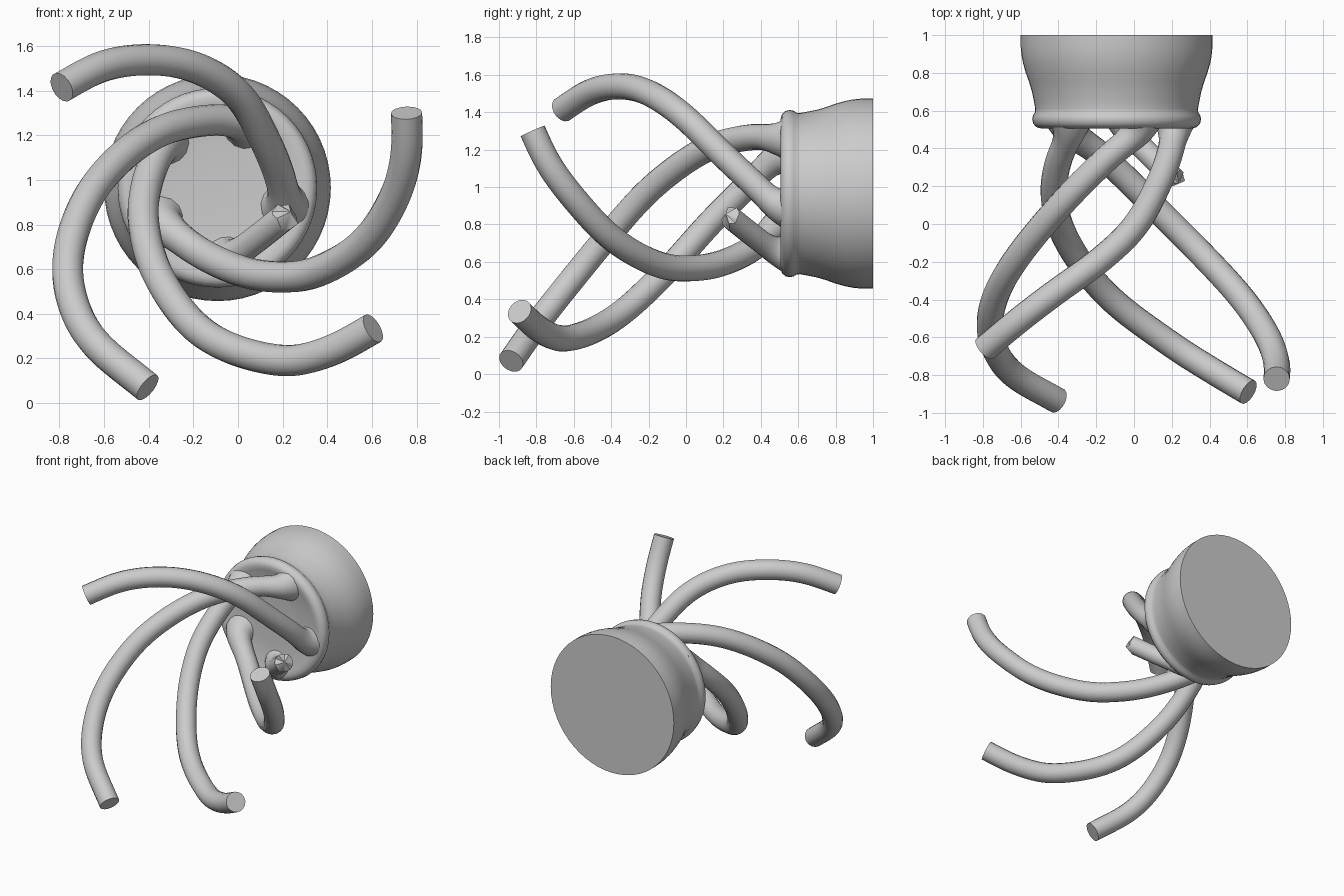
import bpy, bmesh, math, random
from mathutils import Vector

if "Cube" in bpy.data.objects:
    bpy.data.objects.remove(bpy.data.objects["Cube"])

random.seed(3)
CX, CZ = -0.092, 0.965


def smooth(obj, angle=40):
    bpy.ops.object.select_all(action='DESELECT')
    obj.select_set(True)
    bpy.context.view_layer.objects.active = obj
    bpy.ops.object.shade_smooth_by_angle(angle=math.radians(angle))


def lathe(name, profile, sides=56):
    """Revolve (radius, y) points about the body axis; both ends are closed."""
    bm = bmesh.new()
    rings = []
    for r, y in profile:
        rings.append([bm.verts.new((CX + r * math.cos(2 * math.pi * i / sides), y,
                                    CZ + r * math.sin(2 * math.pi * i / sides)))
                      for i in range(sides)])
    for a, b in zip(rings, rings[1:]):
        for i in range(sides):
            j = (i + 1) % sides
            bm.faces.new((a[i], a[j], b[j], b[i]))
    bm.faces.new(rings[0])
    bm.faces.new(rings[-1])
    bmesh.ops.recalc_face_normals(bm, faces=bm.faces)
    mesh = bpy.data.meshes.new(name)
    bm.to_mesh(mesh)
    bm.free()
    obj = bpy.data.objects.new(name, mesh)
    bpy.context.collection.objects.link(obj)
    smooth(obj)


def flowing_path(points, step=0.03):
    """Dense smooth path through the points."""
    pts = [Vector(p) for p in points]
    tangents = []
    for i in range(len(pts)):
        a, b = pts[max(i - 1, 0)], pts[min(i + 1, len(pts) - 1)]
        tangents.append((b - a).normalized())
    path = []
    for i in range(len(pts) - 1):
        p, q = pts[i], pts[i + 1]
        d = (q - p).length
        n = max(2, round(d / step))
        for k in range(n):
            t = k / n
            path.append(p * (2 * t**3 - 3 * t**2 + 1) + tangents[i] * d * (t**3 - 2 * t**2 + t)
                        + q * (3 * t**2 - 2 * t**3) + tangents[i + 1] * d * (t**3 - t**2))
    path.append(pts[-1])
    for _ in range(8):
        path = [path[0]] + [(path[i - 1] + 2 * path[i] + path[i + 1]) / 4
                            for i in range(1, len(path) - 1)] + [path[-1]]
    return path


def tube(name, base, points, radius, caps=True):
    """Round arm: leaves the body straight forward from base (x, z), then
    follows the points; its foot flares out into the body's front."""
    bx, bz = base
    path = flowing_path([(bx, 0.58, bz), (bx, 0.50, bz)] + points)
    curve = bpy.data.curves.new(name, 'CURVE')
    curve.dimensions = '3D'
    curve.bevel_depth = 1.0
    curve.bevel_resolution = 6
    curve.use_fill_caps = caps
    spline = curve.splines.new('POLY')
    spline.points.add(len(path) - 1)
    for sp, co in zip(spline.points, path):
        sp.co = (*co, 1)
        depth = min(1, max(0, (co.y - 0.40) / 0.15))
        sp.radius = radius + 0.055 * depth ** 2
    obj = bpy.data.objects.new(name, curve)
    bpy.context.collection.objects.link(obj)
    bpy.ops.object.select_all(action='DESELECT')
    obj.select_set(True)
    bpy.context.view_layer.objects.active = obj
    bpy.ops.object.convert(target='MESH')
    obj = bpy.context.object
    # weld the caps to the tube
    bm = bmesh.new()
    bm.from_mesh(obj.data)
    bmesh.ops.remove_doubles(bm, verts=bm.verts, dist=0.0005)
    bmesh.ops.recalc_face_normals(bm, faces=bm.faces)
    bm.to_mesh(obj.data)
    bm.free()
    smooth(obj)
    return obj


# Flared body with a rolled rim and a shallow dished front
lathe("body", [
    (0.508, 1.0), (0.508, 0.94), (0.503, 0.89), (0.495, 0.85), (0.481, 0.80),
    (0.463, 0.75), (0.448, 0.70), (0.438, 0.65), (0.431, 0.61), (0.432, 0.592),
    (0.443, 0.575), (0.447, 0.555), (0.442, 0.532), (0.425, 0.513), (0.400, 0.506),
    (0.370, 0.512), (0.320, 0.526), (0.200, 0.535), (0.05, 0.537)])

# Four long arms spiralling out of the front
arms = {
    "arm_top": ((0.215, 0.89), [
        (0.19, 0.37, 1.01), (0.125, 0.20, 1.17), (0.0, -0.02, 1.385),
        (-0.19, -0.20, 1.505), (-0.40, -0.35, 1.54), (-0.61, -0.51, 1.51),
        (-0.79, -0.66, 1.415)]),
    "arm_left": ((0.03, 1.255), [
        (-0.12, 0.37, 1.27), (-0.38, 0.11, 1.205), (-0.62, -0.18, 1.0),
        (-0.74, -0.40, 0.76), (-0.76, -0.59, 0.53), (-0.66, -0.78, 0.29),
        (-0.405, -0.935, 0.07)]),
    "arm_lower": ((-0.335, 1.17), [
        (-0.405, 0.32, 1.0), (-0.425, 0.13, 0.81), (-0.35, -0.10, 0.555),
        (-0.14, -0.38, 0.30), (0.20, -0.64, 0.188), (0.42, -0.78, 0.235),
        (0.605, -0.89, 0.335)]),
    "arm_right": ((-0.35, 0.81), [
        (-0.19, 0.38, 0.685), (0.0, 0.20, 0.595), (0.16, 0.04, 0.565),
        (0.34, -0.14, 0.582), (0.57, -0.39, 0.72), (0.71, -0.60, 0.94),
        (0.757, -0.74, 1.13), (0.755, -0.82, 1.30)]),
}
for name, (base, points) in arms.items():
    tube(name, base, points, 0.070)

# Short broken arm with a jagged end
tip = Vector((0.215, 0.235, 0.84))
axis = Vector((0.14, -0.145, 0.11)).normalized()
stub = tube("broken_arm", (-0.04, 0.645), [(0.07, 0.38, 0.725), tip], 0.062, caps=False)
bm = bmesh.new()
bm.from_mesh(stub.data)
end = [e for e in bm.edges if e.is_boundary and (e.verts[0].co - tip).length < 0.1]
center = bm.verts.new(tip + axis * 0.035)
for v in {v for e in end for v in e.verts}:
    v.co += axis * random.uniform(-0.03, 0.02)
for e in end:
    bm.faces.new((e.verts[0], e.verts[1], center))
bmesh.ops.recalc_face_normals(bm, faces=bm.faces)
bm.to_mesh(stub.data)
bm.free()
smooth(stub, 30)
